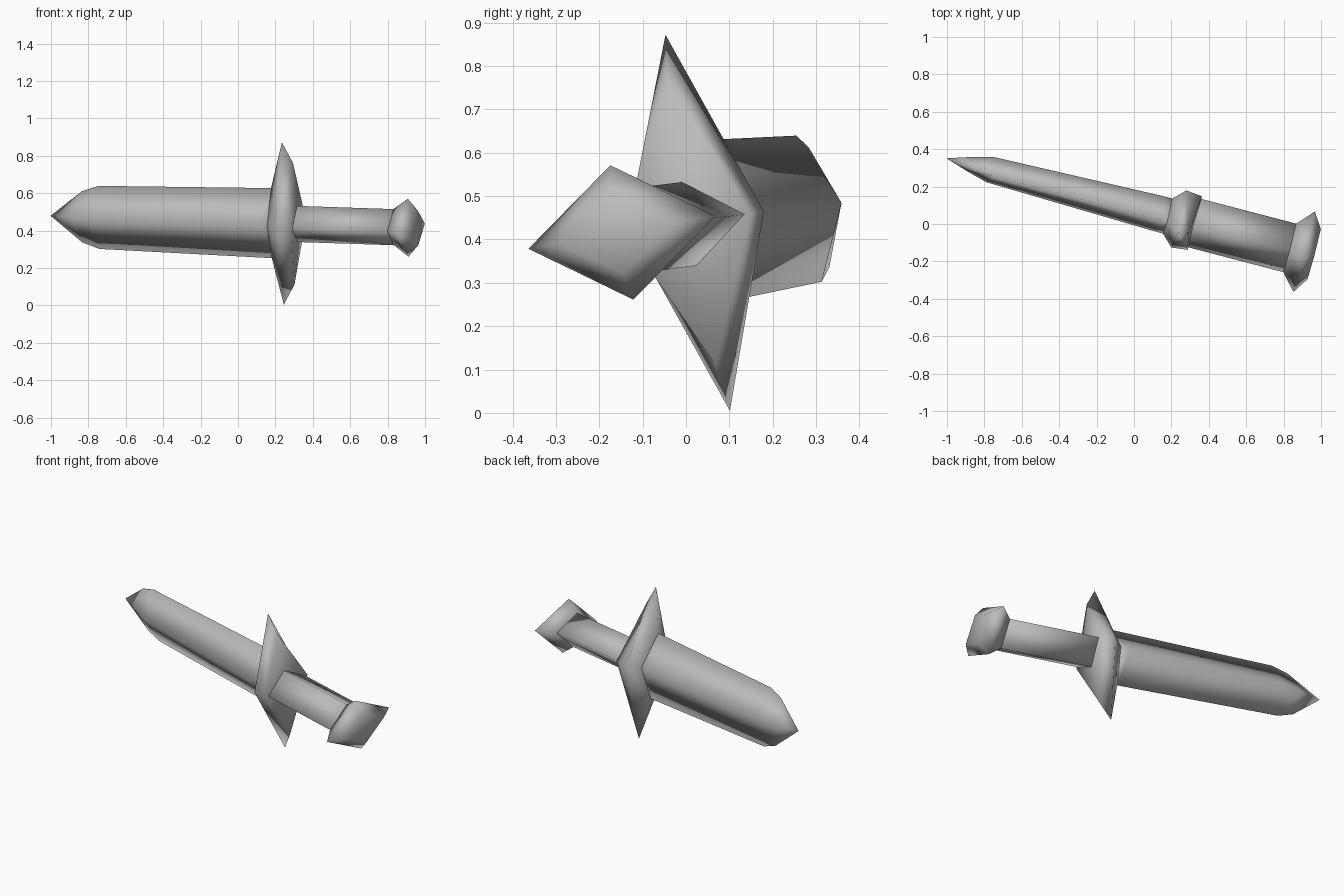
import bpy, bmesh
from mathutils import Matrix, Vector

cube = bpy.data.objects.get("Cube")
if cube:
    bpy.data.objects.remove(cube)

# Single metal colour
metal = bpy.data.materials.new("grey_metal")
metal.use_nodes = True
grey = (0.5, 0.5, 0.5, 1)
metal.diffuse_color = grey
metal.node_tree.nodes["Principled BSDF"].inputs["Base Color"].default_value = grey

# Dagger frame: length, thickness and width axes, centred on the pommel
length = Vector((0.967, -0.2525, -0.032)).normalized()
thick = Vector((0.258, 0.951, 0.166))
thick = (thick - length * thick.dot(length)).normalized()
width = length.cross(thick)
frame = Matrix((length, thick, width)).transposed().to_4x4()
frame.translation = (0.91, -0.148, 0.416)


def diamond(s, u, v, bow=0):
    """Four-sided section; bow slides the wide corners towards the tip."""
    return [(s, u, 0), (s - bow, 0, v), (s, -u, 0), (s - bow, 0, -v)]


def loft(name, rings):
    """Skin a list of sections, cap both ends and shade smooth."""
    bm = bmesh.new()
    loops = [[bm.verts.new(p) for p in ring] for ring in rings]
    n = len(loops[0])
    for a, b in zip(loops, loops[1:]):
        for i in range(n):
            j = (i + 1) % n
            bm.faces.new((a[i], a[j], b[j], b[i]))
    bm.faces.new(loops[0])
    bm.faces.new(loops[-1])
    bmesh.ops.remove_doubles(bm, verts=bm.verts, dist=0.0005)
    bmesh.ops.recalc_face_normals(bm, faces=bm.faces)
    for face in bm.faces:
        face.smooth = True
    mesh = bpy.data.meshes.new(name)
    bm.to_mesh(mesh)
    bm.free()
    mesh.materials.append(metal)
    obj = bpy.data.objects.new(name, mesh)
    obj.matrix_world = frame
    bpy.context.collection.objects.link(obj)


# Blade: collar at the root, tapering diamond body, clipped shoulders, point
loft("blade", [
    diamond(-0.72, 0.098, 0.192),
    diamond(-0.81, 0.098, 0.19, -0.05),
    diamond(-1.74, 0.071, 0.171, -0.03),
    diamond(-1.86, 0.038, 0.139, -0.057),
    diamond(-1.977, 0, 0),
])

# Guard: broad bevelled diamond
loft("guard", [
    diamond(-0.755, 0.098, 0.195),
    diamond(-0.693, 0.16, 0.44),
    diamond(-0.605, 0.15, 0.33, 0.028),
])

# Grip: straight diamond bar
loft("grip", [diamond(-0.64, 0.136, 0.098), diamond(-0.06, 0.136, 0.098)])

# Pommel: flares out, then closes to a flat end
loft("pommel", [
    diamond(-0.08, 0.136, 0.098),
    diamond(0, 0.226, 0.157),
    diamond(0.055, 0.14, 0.093),
])
